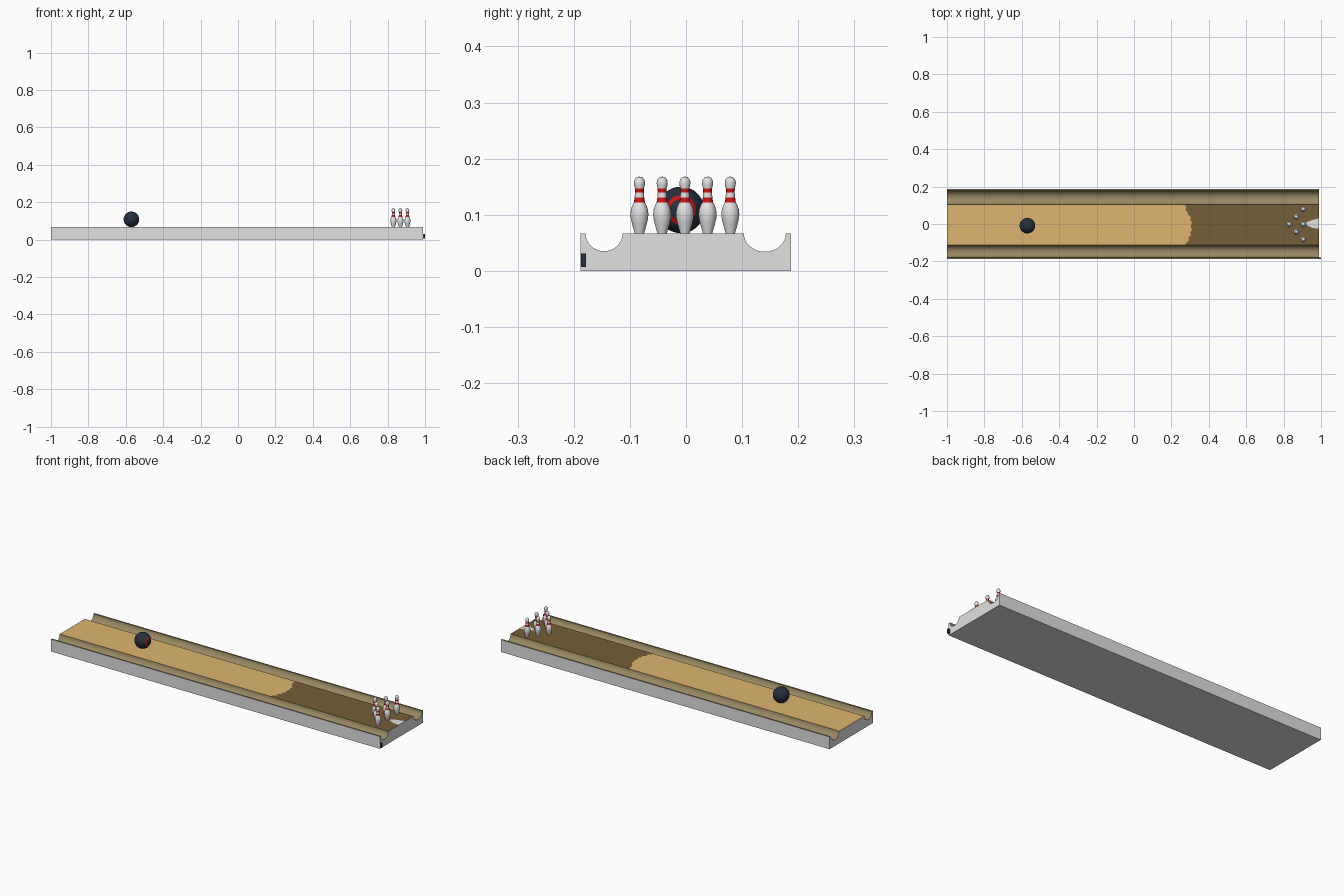
import bpy, bmesh, math
from mathutils import Matrix

if "Cube" in bpy.data.objects:
    bpy.data.objects.remove(bpy.data.objects["Cube"])

def mat(name, srgb):
    m = bpy.data.materials.new(name)
    m.diffuse_color = [(c / 255 / 12.92 if c < 10 else ((c / 255 + .055) / 1.055) ** 2.4) for c in srgb] + [1]
    m.use_nodes = True
    m.node_tree.nodes["Principled BSDF"].inputs["Base Color"].default_value = m.diffuse_color
    return m

WHITE = mat("white", (225, 225, 225))
TAN = mat("light_wood", (222, 180, 112))
BROWN = mat("dark_wood", (118, 94, 56))
OLIVE = mat("gutter_wood", (152, 136, 98))
NAVY = mat("ball_navy", (38, 48, 60))
RED = mat("red", (205, 20, 20))

def finish(name, bm, mats, angle=None):
    me = bpy.data.meshes.new(name)
    bmesh.ops.recalc_face_normals(bm, faces=bm.faces)
    bm.to_mesh(me)
    bm.free()
    for m in mats:
        me.materials.append(m)
    ob = bpy.data.objects.new(name, me)
    bpy.context.collection.objects.link(ob)
    if angle:
        bpy.context.view_layer.objects.active = ob
        ob.select_set(True)
        bpy.ops.object.shade_smooth_by_angle(angle=math.radians(angle))
        ob.select_set(False)
    return ob

TOP = 0.067

# Lane body: cross-section with two rounded gutters, swept along x
def gutter(y0, y1, bottom, n=16):
    c, r = (y0 + y1) / 2, (y1 - y0) / 2
    return [(c - r * math.cos(math.pi * i / n), TOP - (TOP - bottom) * math.sin(math.pi * i / n)) for i in range(n + 1)]

edge = [.27, .28, .275, .285, .29, .305, .30, .31, .305, .305, .31, .30, .305, .29, .295, .28, .27]
Y0, Y1 = -.113, .103
deck = [(Y0 + (Y1 - Y0) * i / 16, TOP) for i in range(1, 16)]
prof = [(-.188, 0), (-.188, TOP)] + gutter(-.179, Y0, .035) + deck + gutter(Y1, .178, .034) + [(.187, TOP), (.187, 0)]
bm = bmesh.new()
def mid(y):
    t = min(max((y - Y0) / (Y1 - Y0), 0), 1)
    return edge[16 - round(t * 16)]
rings = [[bm.verts.new((fx(y), y, z)) for y, z in prof] for fx in (lambda y: -1, mid, lambda y: .99)]
n = len(prof)
for k in range(2):
    for i in range(n):
        j = (i + 1) % n
        f = bm.faces.new((rings[k][i], rings[k][j], rings[k + 1][j], rings[k + 1][i]))
        y = (prof[i][0] + prof[j][0]) / 2
        if 0 < i < n - 2:
            f.material_index = (1 + k) if Y0 < y < Y1 else 3
bm.faces.new(rings[0])
bm.faces.new(rings[2])
finish("lane", bm, [WHITE, TAN, BROWN, OLIVE], 35)

# Pale worn patch behind the pins
bm = bmesh.new()
vs = [bm.verts.new((x, y, TOP + .001)) for x, y in ((.92, -.004), (.955, -.022), (.99, -.024), (.99, .03), (.95, .02), (.92, .008))]
bm.faces.new(vs)
finish("end_patch", bm, [WHITE])

# Small dark peg on the end face
bm = bmesh.new()
bmesh.ops.create_cube(bm, size=1, matrix=Matrix.Translation((.994, -.183, .019)) @ Matrix.Diagonal((.012, .009, .024, 1)))
finish("end_peg", bm, [NAVY])

# Ball with a red ring facing the pins
R = .0415
bm = bmesh.new()
bmesh.ops.create_uvsphere(bm, u_segments=48, v_segments=32, radius=R, matrix=Matrix.Rotation(math.pi / 2, 4, 'Y'))
for f in bm.faces:
    c = f.calc_center_median()
    if c.x > 0 and .018 < math.hypot(c.y, c.z) < .025:
        f.material_index = 1
ball = finish("ball", bm, [NAVY, RED], 60)
ball.location = (-.57, -.009, TOP + R)

# Pin: turned profile with two red neck bands
pin_prof = [(0, 0), (.0085, 0), (.0095, .004), (.013, .016), (.0155, .027), (.016, .035), (.015, .043),
            (.012, .051), (.0098, .055), (.0085, .064), (.0078, .073), (.008, .080), (.0095, .086),
            (.0098, .091), (.0085, .096), (.005, .100), (0, .101)]
bm = bmesh.new()
vs = [bm.verts.new((r, 0, z)) for r, z in pin_prof]
es = [bm.edges.new(p) for p in zip(vs, vs[1:])]
bmesh.ops.spin(bm, geom=vs + es, cent=(0, 0, 0), axis=(0, 0, 1), angle=2 * math.pi, steps=24)
bmesh.ops.remove_doubles(bm, verts=bm.verts, dist=1e-5)
for f in bm.faces:
    z = f.calc_center_median().z
    f.material_index = int(.055 < z < .064 or .073 < z < .080)
pin = finish("pin_1", bm, [WHITE, RED], 50)

# Triangle of pins
spots = [(.831 + .0375 * r, -.002 + .081 * (i - r / 2)) for r in range(3) for i in range(r + 1)]
for k, (x, y) in enumerate(spots):
    ob = pin if k == 0 else pin.copy()
    if k:
        ob.name = "pin_%d" % (k + 1)
        bpy.context.collection.objects.link(ob)
    ob.location = (x, y, TOP)
